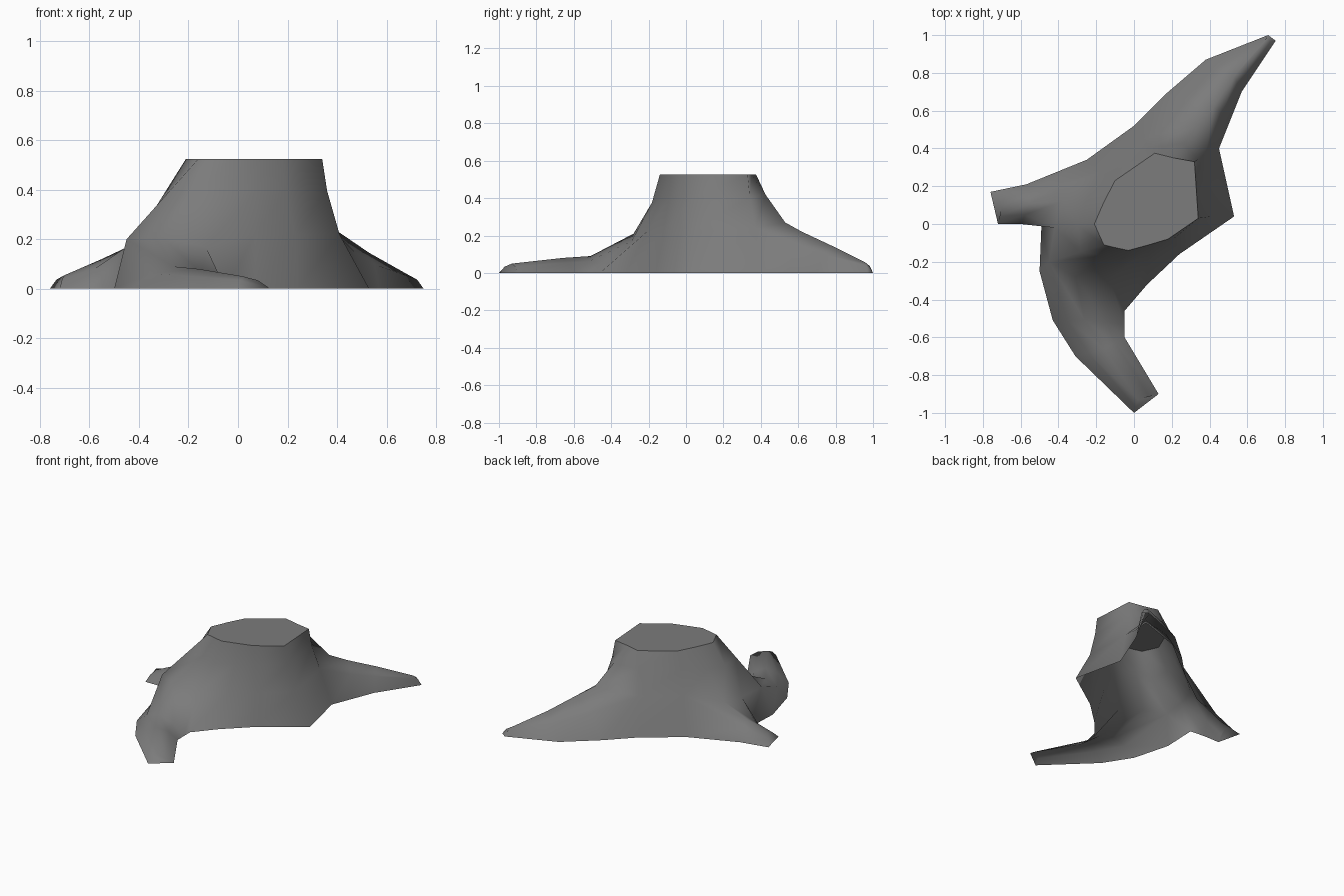
import bpy
import bmesh
from mathutils import Vector

if "Cube" in bpy.data.objects:
    bpy.data.objects.remove(bpy.data.objects["Cube"], do_unlink=True)

TOP = .525

# Trunk columns, counterclockwise: ground point, shoulder point, rim point.
# A column without a ground point is the start of a root.
COLUMNS = [
    (None, (-.31, -.28, .21), (-.1, -.125)),
    ((-.05, -.46), (-.13, -.29, .17), (-.03, -.14)),
    ((.07, -.32), (.07, -.21, .22), (.08, -.11)),
    ((.24, -.16), (.23, -.12, .22), (.18, -.08)),
    ((.53, .04), (.41, .04, .22), (.34, .03)),
    ((.45, .4), (.38, .37, .24), (.32, .33)),
    (None, (.34, .53, .27), (.21, .35)),
    ((0, .52), (.05, .45, .25), (.11, .375)),
    ((-.25, .34), (-.18, .28, .25), (-.1, .23)),
    (None, (-.38, .12, .2), (-.16, .115)),
    ((-.49, -.01), (-.42, -.02, .19), (-.21, 0)),
    ((-.5, -.25), (-.45, -.2, .2), (-.16, -.11)),
]

# Root stations from the trunk outwards: ground point, ridge point, ground point
FRONT_ROOT = [
    ((-.43, -.51), (-.26, -.51, .09), (-.05, -.53)),
    ((-.31, -.7), (-.16, -.66, .08), (-.05, -.6)),
    ((0, -1), (.02, -.93, .05), (.13, -.9)),
]
BACK_ROOT = [
    ((.51, .55), (.42, .62, .22), (.17, .69)),
    ((.57, .7), (.53, .78, .145), (.38, .87)),
    ((.75, .97), (.69, .96, .055), (.71, 1)),
]
SIDE_ROOT = [
    ((-.57, .21), (-.55, .11, .12), (-.6, 0)),
    ((-.76, .17), (-.7, .09, .055), (-.72, 0)),
]


def make_material(name, color):
    mat = bpy.data.materials.new(name)
    mat.use_nodes = True
    mat.diffuse_color = color
    mat.node_tree.nodes["Principled BSDF"].inputs["Base Color"].default_value = color
    return mat


def add_vert(bm, point, z=0):
    return bm.verts.new((point[0], point[1], point[2] if len(point) > 2 else z))


def waist(shoulder, rim):
    """Point between shoulder and rim; the right-hand side is pulled in to flare."""
    low, high = Vector(shoulder), Vector((*rim, TOP))
    faces_right = rim[0] > rim[1] - .02
    point = low.lerp(high, .72 if faces_right else .58)
    point.z = low.lerp(high, .58).z
    return point


def flank(ground, ridge):
    """Rounded side of a root, between its ground line and its ridge."""
    point = Vector((*ground, 0)).lerp(Vector(ridge), .45)
    point.z = ridge[2] * .68
    return point


def add_root(bm, section, stations):
    """Extend a five-point section through the stations and close the tip."""
    for left, ridge, right in stations:
        outline = (left, flank(left, ridge), ridge, flank(right, ridge), right)
        following = [add_vert(bm, p) for p in outline]
        for k in range(len(outline) - 1):
            bm.faces.new((section[k], following[k], following[k + 1], section[k + 1]))
        section = following
    bm.faces.new(section)


bm = bmesh.new()
ground = [add_vert(bm, g) if g else None for g, s, r in COLUMNS]
shoulder = [add_vert(bm, s) for g, s, r in COLUMNS]
middle = [add_vert(bm, waist(s, r)) for g, s, r in COLUMNS]
rim = [add_vert(bm, r, TOP) for g, s, r in COLUMNS]
count = len(COLUMNS)

# Trunk wall, left open below the shoulder where the roots grow out
for i in range(count):
    j = (i + 1) % count
    for lower, upper in ((ground, shoulder), (shoulder, middle), (middle, rim)):
        if lower[i] and lower[j]:
            bm.faces.new((lower[i], lower[j], upper[j], upper[i]))

# Roots
starts = [i for i in range(count) if ground[i] is None]
for i, stations in zip(starts, (FRONT_ROOT, BACK_ROOT, SIDE_ROOT)):
    start = [ground[i - 1], shoulder[i - 1], shoulder[i], shoulder[i + 1], ground[i + 1]]
    add_root(bm, start, stations)

# Smooth bark, flat cut top with a crisp rim
for face in bm.faces:
    face.smooth = True
cut = bm.faces.new(rim)
cut.smooth = False
for edge in cut.edges:
    edge.smooth = False
bmesh.ops.recalc_face_normals(bm, faces=bm.faces[:])
if cut.normal.z < 0:
    bmesh.ops.reverse_faces(bm, faces=bm.faces[:])

mesh = bpy.data.meshes.new("tree_stump")
bm.to_mesh(mesh)
bm.free()
mesh.materials.append(make_material("stump grey", (.2, .2, .2, 1)))
stump = bpy.data.objects.new("tree_stump", mesh)
bpy.context.collection.objects.link(stump)
